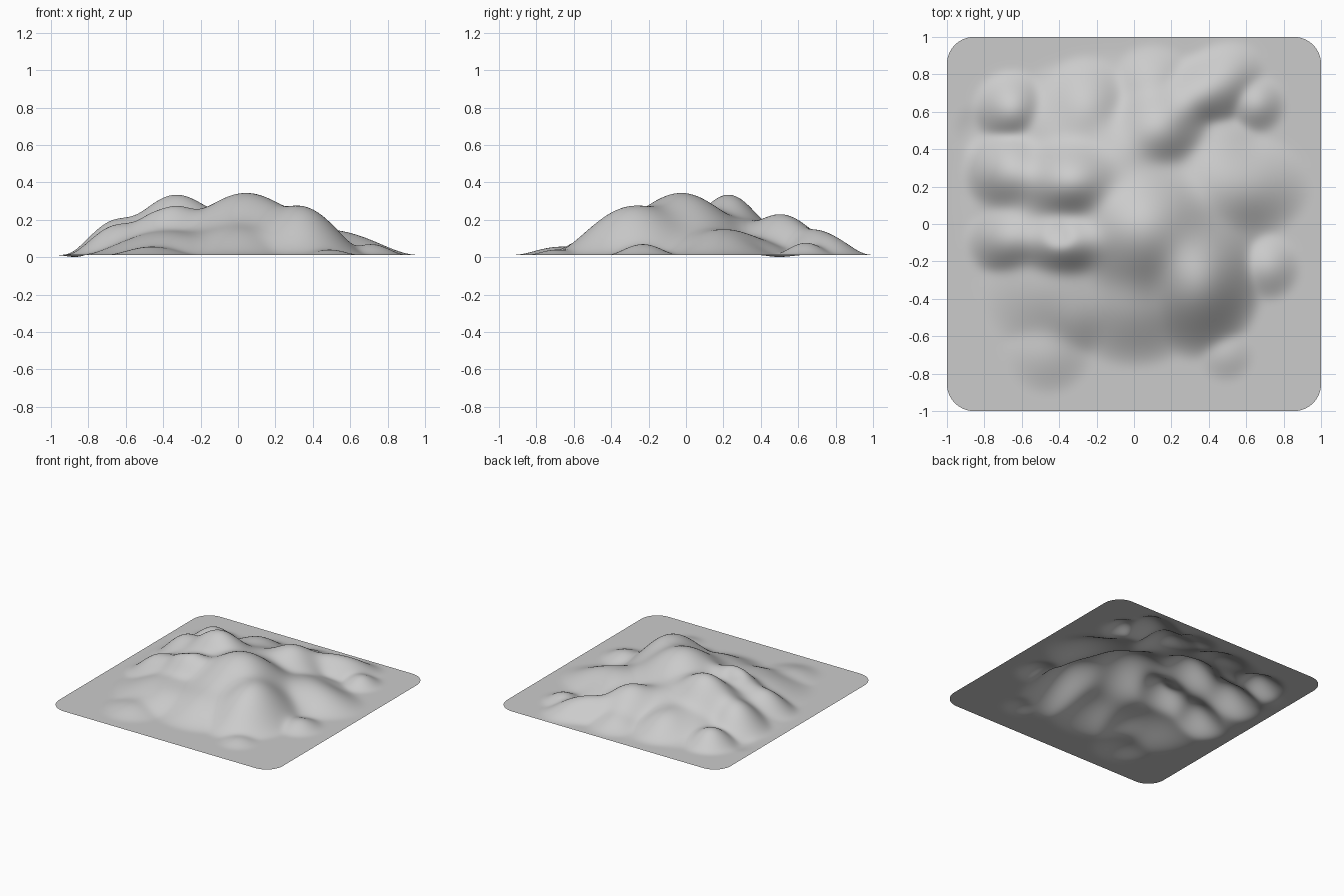
import bpy, bmesh, math

if "Cube" in bpy.data.objects:
    bpy.data.objects.remove(bpy.data.objects["Cube"])

BASE = 0.012      # height of the flat border
CORNER = 0.145    # corner radius of the sheet
N = 160           # grid resolution
P = 3             # blending power of neighbouring hills

# main hills: x, y, height, radius x, radius y
PEAKS = [
    (-0.10, 0.10, 0.17, 0.86, 0.84),    # broad mass
    (0.05, -0.03, 0.322, 0.54, 0.50),   # main peak
    (-0.33, 0.23, 0.31, 0.42, 0.32),    # second peak
    (0.33, -0.28, 0.262, 0.38, 0.46),   # front right shoulder
    (0.00, -0.36, 0.15, 0.45, 0.42),    # front slope
    (-0.36, -0.10, 0.255, 0.36, 0.25),  # left front ridge
    (-0.64, -0.08, 0.16, 0.28, 0.24),
    (-0.64, 0.27, 0.19, 0.29, 0.28),    # left back ridge
    (0.13, 0.51, 0.215, 0.34, 0.32),    # back ridge
    (0.50, 0.20, 0.13, 0.46, 0.32),     # right spur
]
# round hills and filled valleys: x, y, height, radius
KNOLLS = [
    (0.10, 0.71, 0.09, 0.26),
    (-0.25, 0.62, 0.125, 0.29),
    (-0.65, 0.61, 0.12, 0.22),
    (0.65, 0.64, 0.068, 0.17),
    (0.71, -0.23, 0.06, 0.19),
    (-0.46, -0.67, 0.045, 0.25),
    (-0.30, -0.46, 0.08, 0.27),
    (0.49, -0.69, 0.03, 0.16),
    (-0.45, 0.10, 0.15, 0.47),
    (-0.30, 0.44, 0.13, 0.45),
    (-0.05, 0.36, 0.15, 0.36),
    (-0.40, -0.30, 0.12, 0.45),
    (0.42, 0.04, 0.09, 0.33),
    (0.42, 0.32, 0.09, 0.32),
]
# slanting back right crest: x, y, height
CREST = [(0.29, 0.66, 0.13), (0.43, 0.72, 0.118)]


def bump(x, y, cx, cy, rx, ry, turn=0):
    """Smooth dome that is 1 in the middle and 0 beyond its radius."""
    a = math.radians(turn)
    dx, dy = x - cx, y - cy
    u = (dx * math.cos(a) + dy * math.sin(a)) / rx
    v = (dy * math.cos(a) - dx * math.sin(a)) / ry
    return max(0.0, 1 - u * u - v * v) ** 2


HILLS = [(x, y, h, rx, ry, 0) for x, y, h, rx, ry in PEAKS]
HILLS += [(x, y, h, r, r, 0) for x, y, h, r in KNOLLS]
HILLS += [(x, y, h, 0.32, 0.22, 40) for x, y, h in CREST]


def height(x, y):
    total = sum((h * bump(x, y, cx, cy, rx, ry, t)) ** P
                for cx, cy, h, rx, ry, t in HILLS)
    z = BASE + total ** (1 / P)
    # small hollow beside the left edge and a dent in the left ridge
    z -= 0.012 * bump(x, y, -0.87, 0.50, 0.10, 0.14)
    z -= 0.030 * bump(x, y, -0.40, -0.06, 0.09, 0.08)
    return max(0.0, z)


def round_corner(x, y):
    """Squeeze each square corner into a quarter disc."""
    k = 1 - CORNER
    dx, dy = abs(x) - k, abs(y) - k
    if dx > 0 and dy > 0:
        s = max(dx, dy) / math.hypot(dx, dy)
        return math.copysign(k + dx * s, x), math.copysign(k + dy * s, y)
    return x, y


# terrain sheet
bm = bmesh.new()
bmesh.ops.create_grid(bm, x_segments=N, y_segments=N, size=1.0)
for v in bm.verts:
    x, y = round_corner(v.co.x, v.co.y)
    v.co = (x, y, height(x, y))

# soften the creases where hills meet
inner = [v for v in bm.verts if not v.is_boundary]
for _ in range(10):
    bmesh.ops.smooth_vert(bm, verts=inner, factor=0.5, use_axis_z=True)
for f in bm.faces:
    f.smooth = True
mesh = bpy.data.meshes.new("mountain_terrain")
bm.to_mesh(mesh)
bm.free()

grey = bpy.data.materials.new("light grey")
grey.diffuse_color = (0.6, 0.6, 0.6, 1)
grey.use_nodes = True
grey.node_tree.nodes["Principled BSDF"].inputs["Base Color"].default_value = grey.diffuse_color
mesh.materials.append(grey)
terrain = bpy.data.objects.new("mountain_terrain", mesh)
bpy.context.collection.objects.link(terrain)
